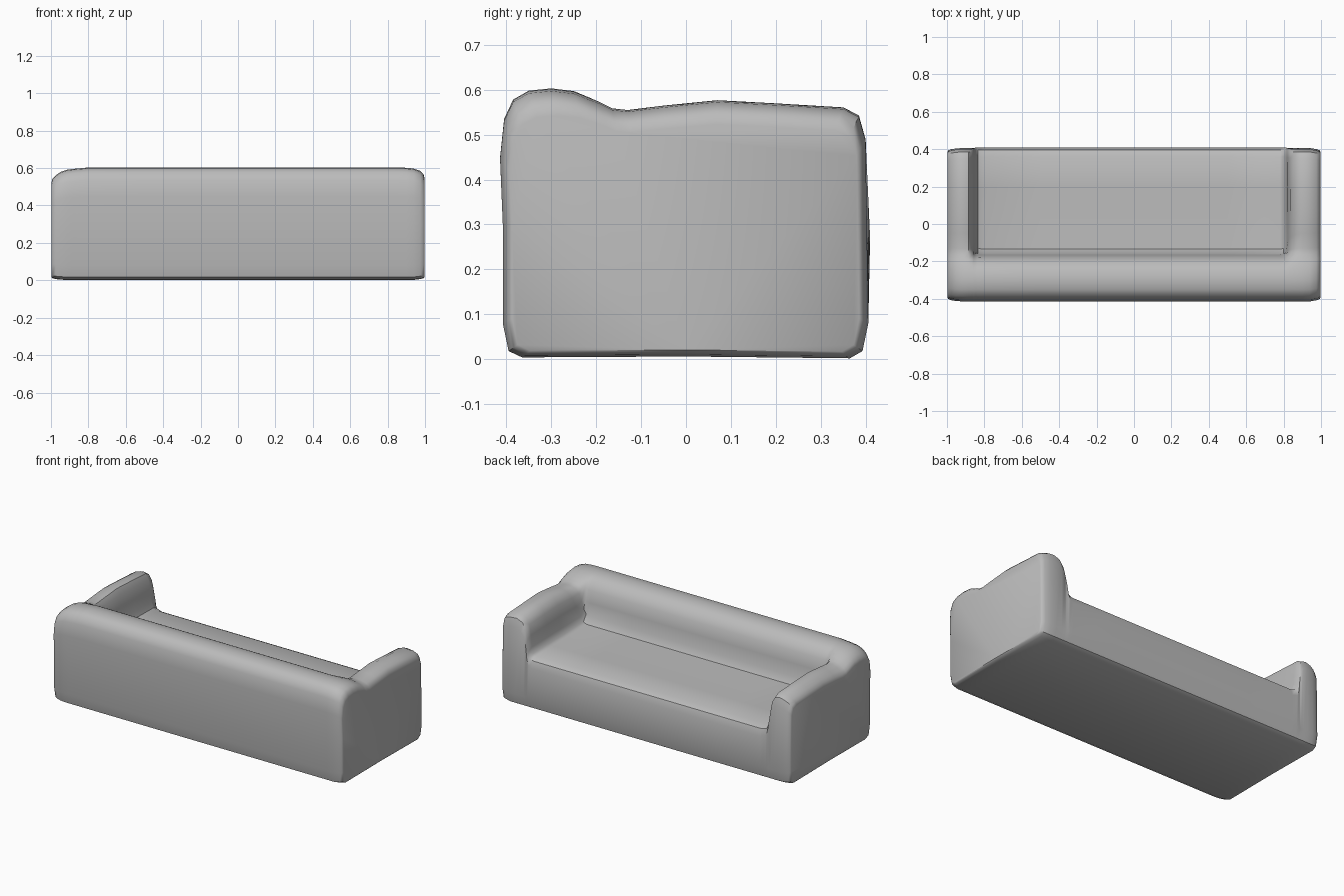
import bpy
import bmesh

cube = bpy.data.objects.get("Cube")
if cube:
    bpy.data.objects.remove(cube, do_unlink=True)

# Upholstery colour
fabric = bpy.data.materials.new("grey_fabric")
fabric.use_nodes = True
grey = (0.5, 0.5, 0.5, 1)
fabric.diffuse_color = grey
fabric.node_tree.nodes["Principled BSDF"].inputs["Base Color"].default_value = grey

# Side profile shared by every slice: underside, outer back and back crown
back = [(0, .006), (-.365, .004), (-.395, .018), (-.408, .08), (-.408, .3),
        (-.414, .45), (-.405, .535), (-.385, .578), (-.35, .598),
        (-.3, .603), (-.25, .597)]
# Remaining profile through the seat, and through the crown of an arm
seat = [(-.21, .575), (-.18, .53), (-.165, .46), (-.16, .38), (-.135, .338),
        (.07, .332), (.2, .332), (.36, .33), (.395, .312), (.41, .27),
        (.406, .08), (.393, .018), (.365, .002)]
arm = [(-.22, .585), (-.19, .573), (-.165, .56), (-.13, .556), (-.05, .566),
       (.07, .578), (.2, .571), (.35, .562), (.385, .544), (.4, .49),
       (.406, .08), (.393, .018), (.365, .002)]

# Slices along x: position, seat-to-arm blend, top drop, side inset
left_side = [(.5, 0, 0, 0), (.78, 0, 0, 0), (.8, .05, 0, 0), (.813, .2, 0, 0),
             (.822, .5, 0, 0), (.835, .77, 0, 0), (.86, .93, 0, 0),
             (.9, 1, .005, 0), (.94, 1, .02, 0), (.975, 1, .06, .015),
             (.992, 1, .12, .03), (.998, 1, .2, .05)]
right_side = [(.5, 0, 0, 0), (.8, 0, 0, 0), (.835, .05, .01, 0),
              (.848, .2, .015, 0), (.856, .5, .015, 0), (.866, .8, .02, 0),
              (.885, .95, .025, 0), (.915, 1, .04, 0), (.95, 1, .08, .005),
              (.975, 1, .14, .015), (.992, 1, .2, .03), (.998, 1, .27, .05)]
slices = [(-x, t, g, f) for x, t, g, f in reversed(right_side)] + left_side


def slice_points(x, blend, drop, inset):
    """One closed cross-section of the sofa at x."""
    pts = back + [(a[0] + (b[0] - a[0]) * blend, a[1] + (b[1] - a[1]) * blend)
                  for a, b in zip(seat, arm)]
    mid = .3
    return [(x, y * (1 - inset), mid + (z - mid) * (1 - (drop if z > mid else inset)))
            for y, z in pts]


# Skin the slices into one upholstered body with back, seat and both arms
bm = bmesh.new()
rings = [[bm.verts.new(p) for p in slice_points(*s)] for s in slices]
count = len(rings[0])
for r0, r1 in zip(rings, rings[1:]):
    for i in range(count):
        j = (i + 1) % count
        bm.faces.new((r0[i], r0[j], r1[j], r1[i]))
bm.faces.new(rings[0])
bm.faces.new(rings[-1])
bmesh.ops.recalc_face_normals(bm, faces=bm.faces)

mesh = bpy.data.meshes.new("sofa_body")
bm.to_mesh(mesh)
bm.free()
mesh.materials.append(fabric)
sofa = bpy.data.objects.new("sofa_body", mesh)
bpy.context.collection.objects.link(sofa)

# Soft upholstery shading with crisp side panels
for ob in bpy.context.selected_objects:
    ob.select_set(False)
sofa.select_set(True)
bpy.context.view_layer.objects.active = sofa
bpy.ops.object.shade_smooth_by_angle(angle=.7)
